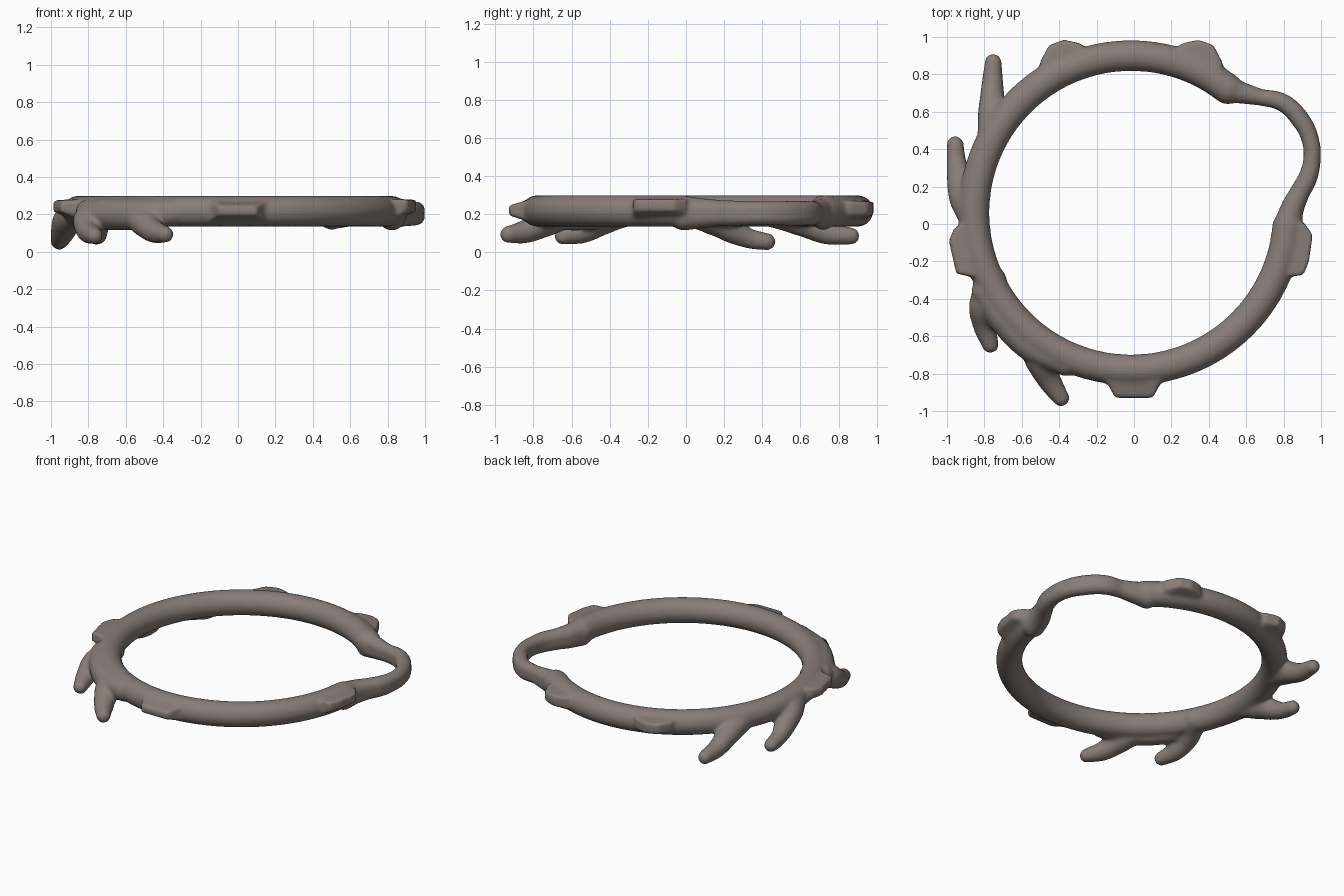
import bpy, bmesh, math
from mathutils import Vector, Matrix

if "Cube" in bpy.data.objects:
    bpy.data.objects.remove(bpy.data.objects["Cube"])

CX, CY, CZ, R, TUBE = -0.015, 0.06, 0.217, 0.84, 0.083
bm = bmesh.new()


def tube(points, closed_tip=True):
    """Smooth tapered tube through (x, y, z, radius) points, added to bm."""
    cu = bpy.data.curves.new("tube_path", 'CURVE')
    cu.dimensions = '3D'
    cu.bevel_depth = 1.0
    cu.bevel_resolution = 6
    cu.resolution_u = 8
    cu.use_fill_caps = True
    sp = cu.splines.new('BEZIER')
    sp.bezier_points.add(len(points) - 1)
    for bp, (x, y, z, r) in zip(sp.bezier_points, points):
        bp.co, bp.radius = (x, y, z), r
        bp.handle_left_type = bp.handle_right_type = 'AUTO'
    ob = bpy.data.objects.new("tube_path", cu)
    bpy.context.collection.objects.link(ob)
    dg = bpy.context.evaluated_depsgraph_get()
    me = bpy.data.meshes.new_from_object(ob.evaluated_get(dg))
    bm.from_mesh(me)
    bpy.data.objects.remove(ob)
    bpy.data.meshes.remove(me)
    if closed_tip:
        for x, y, z, r in (points[0], points[-1]):
            bmesh.ops.create_icosphere(bm, subdivisions=3, radius=r,
                                       matrix=Matrix.Translation((x, y, z)))


def knob(inner, outer, z, t_in=0.13, t_out=0.05):
    """Flat wedge standing out from the ring."""
    vs = []
    for pts, t, zz in ((inner, t_in, CZ), (outer, t_out, z)):
        for x, y in pts:
            for s in (-0.5, 0.5):
                vs.append(bm.verts.new((x, y, zz + s * t)))
    bmesh.ops.convex_hull(bm, input=vs)


# main round ring, open at the right
arc = []
N = 40
for i in range(N + 1):
    a = math.radians(52 + (355 - 52) * i / N)
    arc.append((CX + R * math.cos(a), CY + R * math.sin(a), CZ, TUBE))
tube(arc)

# thinner twig bulging outwards across the opening, taller than wide
loop = [(0.50, 0.72, .072), (0.58, 0.70, .058), (0.68, 0.677, .045),
        (0.79, 0.652, .049), (0.885, 0.565, .051), (0.943, 0.45, .047),
        (0.951, 0.34, .047), (0.93, 0.25, .052), (0.885, 0.165, .055),
        (0.845, 0.08, .064), (0.822, -0.01, .076)]
for dz in (-0.016, 0.016):
    tube([(x, y, 0.205 + dz, r) for x, y, r in loop])

# four drooping side shoots on the left
shoots = [
    [(-0.77, 0.42, .21, .07), (-0.76, 0.60, .16, .075),
     (-0.757, 0.74, .10, .06), (-0.753, 0.865, .085, .046)],
    [(-0.85, 0.00, .21, .07), (-0.91, 0.14, .17, .08),
     (-0.935, 0.25, .11, .067), (-0.95, 0.34, .07, .052),
     (-0.956, 0.425, .056, .046)],
    [(-0.75, -0.30, .21, .07), (-0.805, -0.43, .17, .078),
     (-0.80, -0.54, .11, .063), (-0.768, -0.645, .085, .046)],
    [(-0.57, -0.58, .21, .07), (-0.505, -0.73, .16, .078),
     (-0.45, -0.84, .11, .063), (-0.39, -0.93, .093, .046)],
]
for s in shoots:
    tube(s)

# webs that thicken the ring between the lower shoots
tube([(-0.80, -0.36, .21, .07), (-0.70, -0.50, .20, .085), (-0.55, -0.65, .20, .085),
      (-0.36, -0.74, .21, .075)])

# flat knobs around the outside
knob([(-0.17, -0.80), (0.17, -0.80)], [(-0.10, -0.93), (0.10, -0.93)], 0.22)
knob([(0.83, 0.02), (0.79, -0.28)],
     [(0.915, 0.0), (0.955, -0.06), (0.935, -0.20), (0.905, -0.275)], 0.248, 0.13, 0.06)
knob([(-0.85, 0.02), (-0.80, -0.28)],
     [(-0.96, -0.02), (-0.99, -0.09), (-0.95, -0.265), (-0.88, -0.28)], 0.245, 0.13, 0.06)
for s in (-1, 1):
    knob([(CX + s * 0.20, 0.88), (CX + s * 0.46, 0.74)],
         [(CX + s * 0.27, 0.965), (CX + s * 0.36, 0.985), (CX + s * 0.44, 0.955),
          (CX + s * 0.49, 0.86)], 0.23, 0.13, 0.07)

me = bpy.data.meshes.new("twig_ring")
bm.to_mesh(me)
bm.free()
ring = bpy.data.objects.new("twig_ring", me)
bpy.context.collection.objects.link(ring)

# single bark colour
bark = bpy.data.materials.new("grey brown bark")
bark.diffuse_color = (0.25, 0.205, 0.185, 1)
bark.use_nodes = True
bark.node_tree.nodes["Principled BSDF"].inputs["Base Color"].default_value = bark.diffuse_color
me.materials.append(bark)

# fuse everything into one organic surface
fuse = ring.modifiers.new("fuse", 'REMESH')
fuse.mode = 'VOXEL'
fuse.voxel_size = 0.012
fuse.use_smooth_shade = True
soft = ring.modifiers.new("soften", 'SMOOTH')
soft.factor = 0.5
soft.iterations = 8
